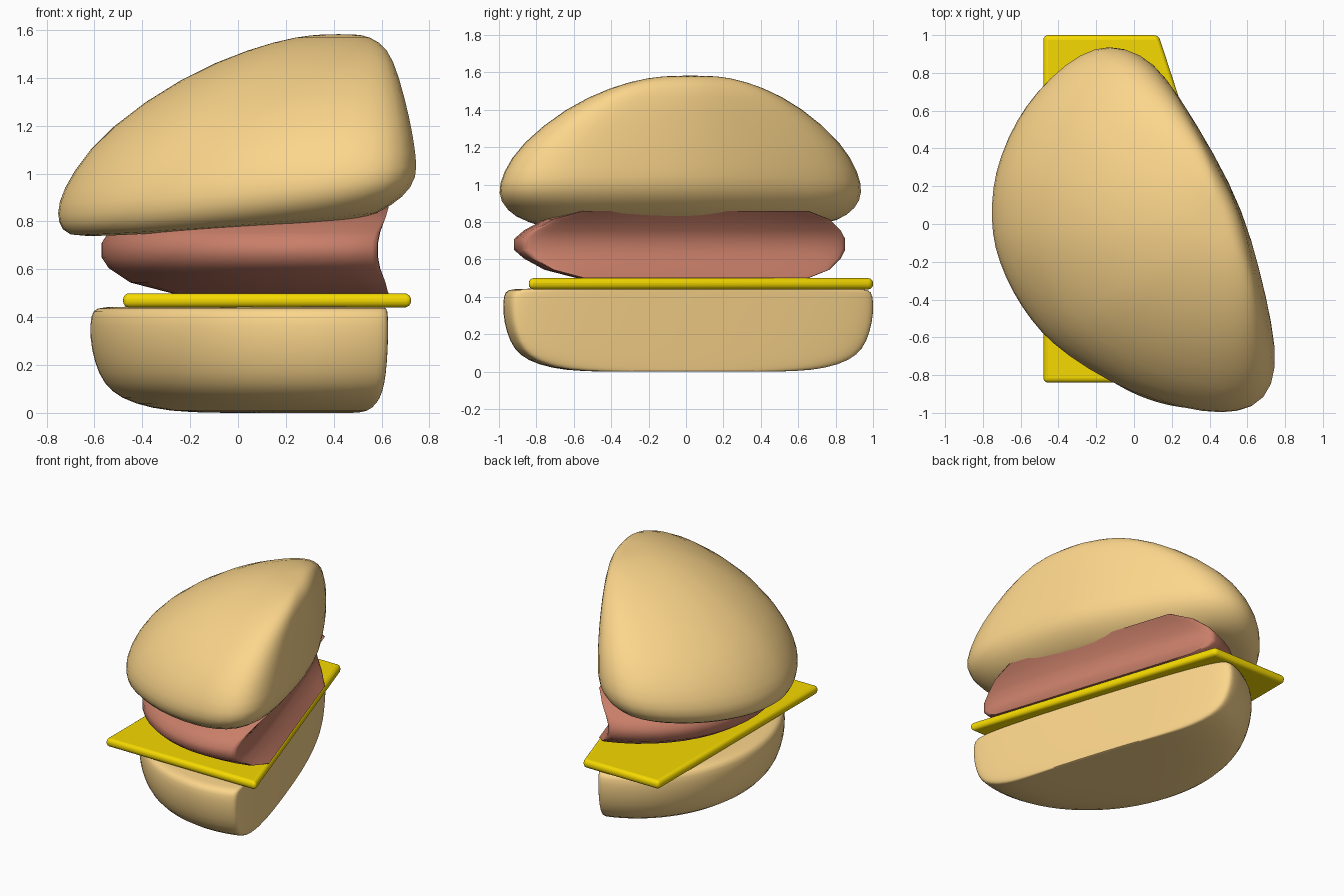
import bpy, bmesh, math
from mathutils import Vector

if "Cube" in bpy.data.objects:
    bpy.data.objects.remove(bpy.data.objects["Cube"])

YAW = math.radians(18)                                  # cut direction
N = Vector((math.cos(YAW), math.sin(YAW)))              # out of the cut face
V = Vector((-math.sin(YAW), math.cos(YAW)))             # along the cut face


def material(name, rgb):
    m = bpy.data.materials.new(name)
    m.diffuse_color = (*rgb, 1)
    m.use_nodes = True
    m.node_tree.nodes["Principled BSDF"].inputs["Base Color"].default_value = m.diffuse_color
    return m


def d_outline(cx, cy, half, depth, bulge=0.0, steps=48):
    """Half-disc outline: round side away from N, (nearly) straight cut side."""
    c, pts = Vector((cx, cy)), []
    for i in range(steps):
        t = 2 * math.pi * i / steps
        s = math.sin(t)
        off = -depth * s if s >= 0 else bulge * abs(s) ** 0.55
        pts.append(c + V * half * math.cos(t) + N * off)
    return pts


def loft(name, rings, mat, subsurf=0, angle=50):
    """Skin a stack of closed rings and cap both ends."""
    bm = bmesh.new()
    rows = [[bm.verts.new(p) for p in r] for r in rings]
    n = len(rows[0])
    for a, b in zip(rows, rows[1:]):
        for i in range(n):
            j = (i + 1) % n
            bm.faces.new((a[i], a[j], b[j], b[i]))
    bm.faces.new(rows[0][::-1])
    bm.faces.new(rows[-1])
    bmesh.ops.recalc_face_normals(bm, faces=bm.faces)
    me = bpy.data.meshes.new(name)
    bm.to_mesh(me)
    bm.free()
    ob = bpy.data.objects.new(name, me)
    bpy.context.collection.objects.link(ob)
    me.materials.append(mat)
    if subsurf:
        mod = ob.modifiers.new("smooth", 'SUBSURF')
        mod.levels = mod.render_levels = subsurf
    bpy.ops.object.select_all(action='DESELECT')
    ob.select_set(True)
    bpy.context.view_layer.objects.active = ob
    bpy.ops.object.shade_smooth_by_angle(angle=math.radians(angle))
    return ob


def scaled_rings(outline, anchor, layers):
    """Layers are (z, scale about anchor, extra y scale, shift along x, tilt)."""
    a = Vector(anchor)
    rings = []
    for z, s, ky, shift, tilt in layers:
        ring = []
        for p in outline:
            x = a.x + (p.x - a.x) * s + shift
            y = a.y + (p.y - a.y) * s * ky
            ring.append((x, y, z + tilt * (0.09 * x + 0.03 * y)))
        rings.append(ring)
    return rings


bread = material("bread", (0.97, 0.67, 0.26))
meat = material("meat", (0.58, 0.21, 0.14))
yellow = material("cheese", (0.92, 0.70, 0.0))

# Lower bun: half disc with a wide rounded underside and a tight top edge
loft("bottom_bun", scaled_rings(
    d_outline(0.285, 0.03, 1.025, 0.895, 0.085), (0.37, 0.02),
    [(0.0, 0.30, 1, 0, 0), (0.0, 0.58, 1, 0, 0), (0.018, 0.74, 1, 0, 0),
     (0.06, 0.87, 1, 0, 0), (0.12, 0.94, 1, 0, 0), (0.21, 0.98, 1, 0, 0),
     (0.32, 1.0, 1, 0, 0), (0.41, 0.995, 1, 0, 0), (0.44, 0.975, 1, 0, 0),
     (0.445, 0.90, 1, 0, 0), (0.445, 0.4, 1, 0, 0)]),
    bread, subsurf=1, angle=80)

# Cheese slice: thin bevelled plate cut at the same angle
plan = [(-0.48, -0.84), (0.73, -0.84), (0.13, 1.0), (-0.48, 1.0)]
cheese = loft("cheese_slice", [[(x, y, z) for x, y in plan] for z in (0.44, 0.50)], yellow)
bev = cheese.modifiers.new("round", 'BEVEL')
bev.width, bev.segments = 0.026, 4
for p in cheese.data.polygons:
    p.use_smooth = True

# Patty: bulging round side, pinched cut face with crisp upper and lower edges
half_layers = [  # height from middle, centre x, centre y, half length, depth, face bulge
    (0.18, 0.435, 0.055, 0.63, 0.72, 0.0), (0.135, 0.365, 0.025, 0.78, 0.82, 0.04),
    (0.075, 0.305, 0.0, 0.87, 0.845, 0.065), (0.03, 0.28, -0.015, 0.91, 0.845, 0.075)]
patty_layers = [(-h, *r) for h, *r in half_layers] + half_layers[::-1]
loft("patty", [[(p.x, p.y, 0.68 + h) for p in d_outline(cx, cy, hl, d, b)]
               for h, cx, cy, hl, d, b in patty_layers], meat, angle=70)

# Upper bun: tilted half dome shrinking toward a peak beside the cut face
top_plan = [Vector(p) for p in [
    (-0.05, 0.94), (-0.2, 0.94), (-0.36, 0.85), (-0.5, 0.71), (-0.61, 0.56), (-0.70, 0.36),
    (-0.74, 0.19), (-0.745, 0.02), (-0.73, -0.12), (-0.67, -0.29), (-0.58, -0.45),
    (-0.48, -0.58), (-0.36, -0.69), (-0.12, -0.84), (0.12, -0.94), (0.38, -1.0),
    (0.56, -1.0), (0.70, -0.94), (0.765, -0.77), (0.735, -0.53), (0.67, -0.25),
    (0.58, 0.07), (0.42, 0.38), (0.22, 0.70), (0.10, 0.86)]]
loft("top_bun", scaled_rings(
    top_plan, (0.55, 0.03),
    [(0.80, 0.4, 1, -0.19, 0.7), (0.785, 0.74, 1, -0.19, 0.8), (0.80, 0.87, 1, -0.14, 1),
     (0.86, 0.97, 1, -0.05, 1), (0.94, 1.01, 1, 0, 1), (1.05, 0.965, 1.02, 0, 0.8),
     (1.21, 0.85, 1.05, 0, 0.4), (1.41, 0.605, 1.08, 0, 0.1), (1.525, 0.385, 1.08, 0, 0),
     (1.575, 0.20, 1.1, -0.04, 0), (1.583, 0.08, 1, -0.08, 0)]),
    bread, subsurf=1, angle=80)
